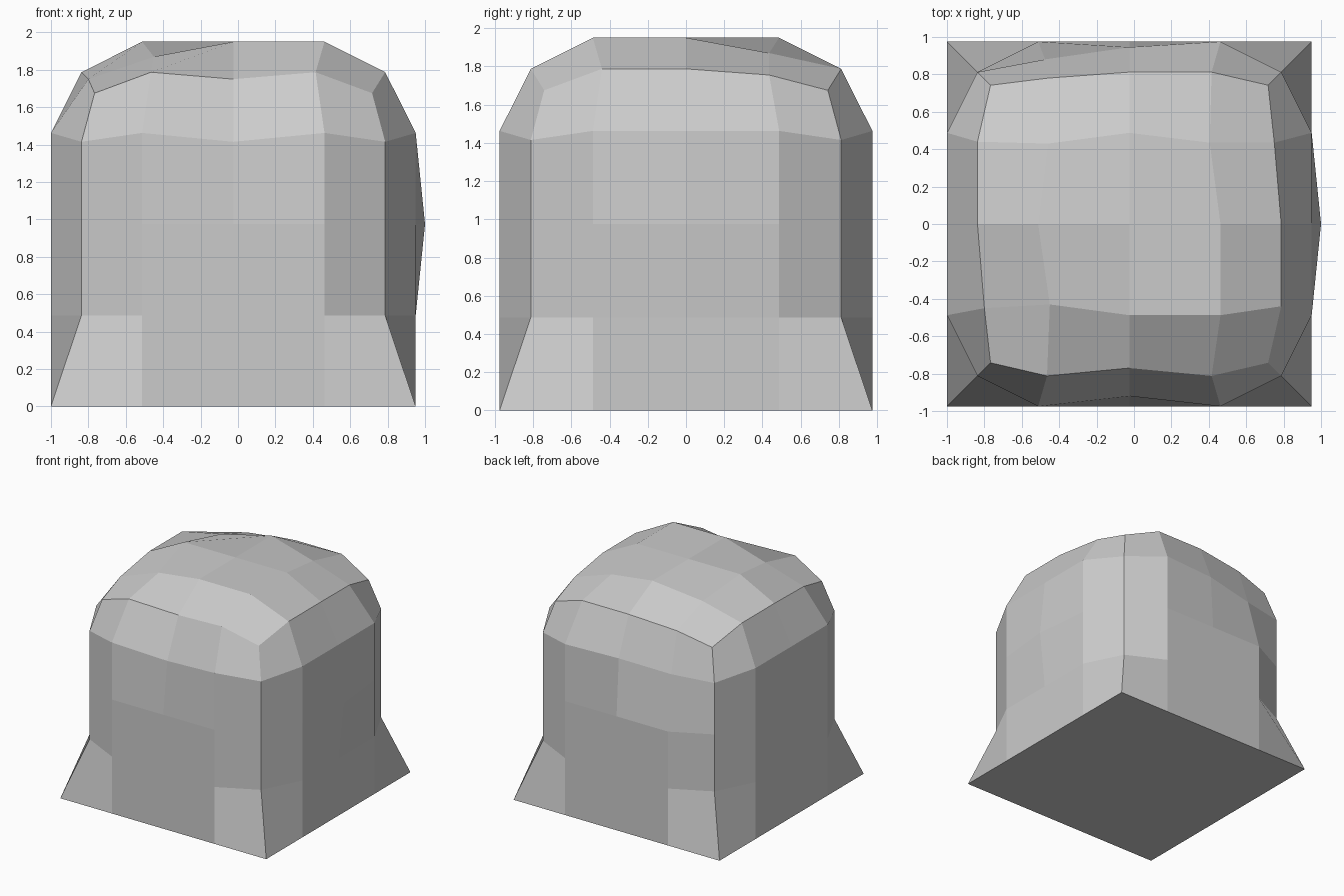
import bpy, bmesh
from mathutils import Vector

if "Cube" in bpy.data.objects:
    bpy.data.objects.remove(bpy.data.objects["Cube"])

STEP = 0.4875                      # spacing of the four-segment cube grid
CENTRE = Vector((-0.025, 0, 0.975))

# Hand-worn dents and bumps: grid position -> final position
DENTS = {
    (2, 0, 0): (1.0, 0.0, 0.975),
    (0, -2, 1): (-0.025, -0.92, 1.415),
    (0, 2, 1): (-0.025, 0.945, 1.46),
    (-1, 2, 1): (-0.475, 0.88, 1.42),
    (-1, -1, 2): (-0.45, -0.43, 1.87),
    (-1, 1, 2): (-0.46, 0.43, 1.87),
    (1, 1, 2): (0.405, 0.435, 1.87),
    (0, -2, 2): (-0.025, -0.77, 1.75),
    (-1, 2, 2): (-0.46, 0.78, 1.75),
    (-2, -1, 2): (-0.80, -0.45, 1.75),
    (2, 1, 2): (0.75, 0.435, 1.755),
}


def worn(grid):
    """Pull cube edges and corners inwards, leaving the base square."""
    if grid in DENTS:
        return Vector(DENTS[grid])
    outer = sum(abs(c) == 2 for c in grid)
    pos = Vector(grid) * STEP
    if grid[2] > -2 and outer >= 2:
        pull = {2: 0.812, 3: 0.742}[outer]
        for a, c in enumerate(grid):
            if abs(c) == 2:
                pos[a] = pull * c / 2
            elif c == 1 or (abs(c) == 1 and a < 2):
                pos[a] = 0.44 * c
        if outer == 3:
            pos.z = 0.70
    return pos + CENTRE


# Block: subdivided cube with worn top and sides
bm = bmesh.new()
bmesh.ops.create_cube(bm, size=4)
bmesh.ops.subdivide_edges(bm, edges=bm.edges[:], cuts=3, use_grid_fill=True)
for v in bm.verts:
    v.co = worn(tuple(round(c) for c in v.co))
bmesh.ops.recalc_face_normals(bm, faces=bm.faces[:])
mesh = bpy.data.meshes.new("worn_block")
bm.to_mesh(mesh)
bm.free()
bpy.context.collection.objects.link(bpy.data.objects.new("worn_block", mesh))
